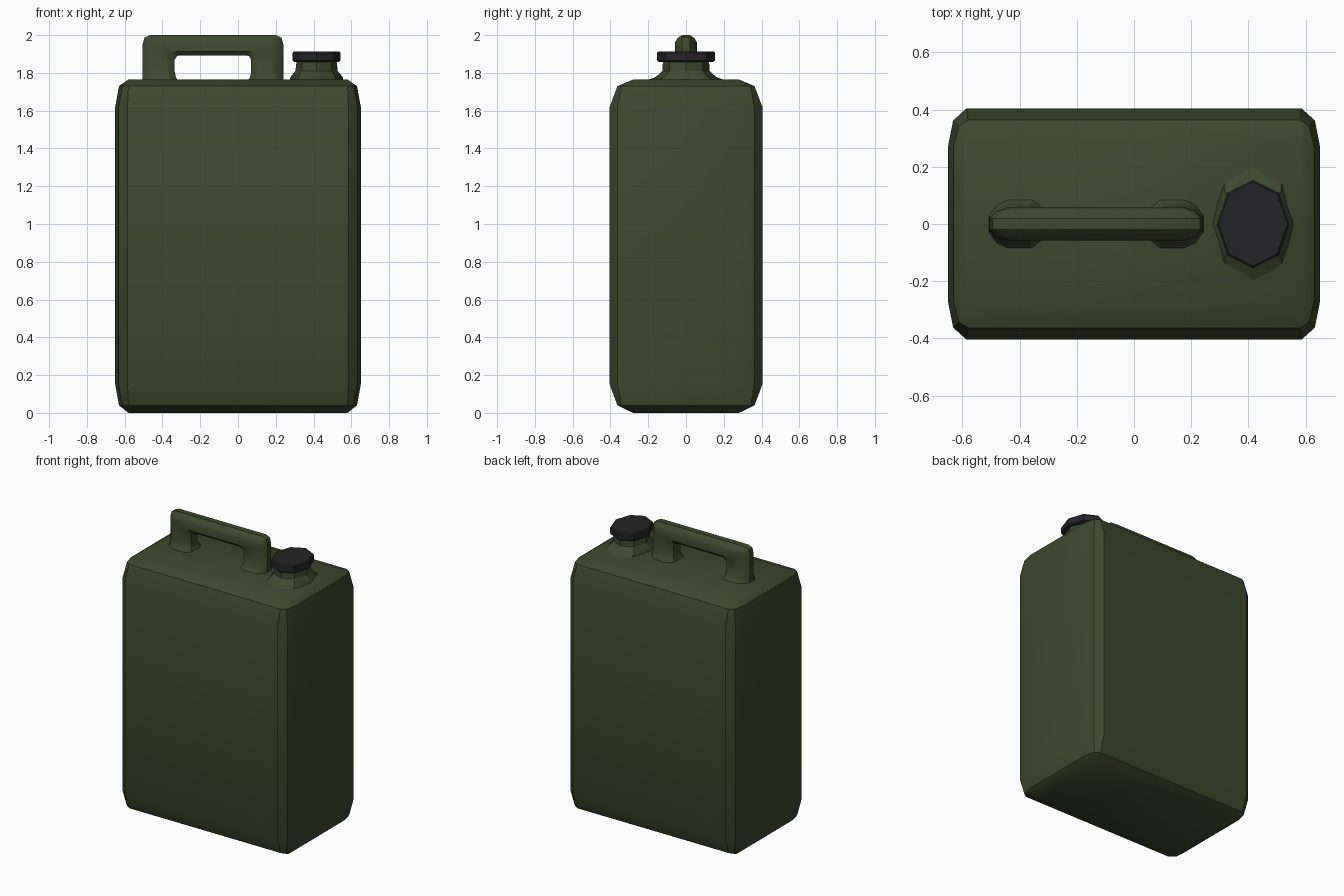
import bpy, bmesh, math

if "Cube" in bpy.data.objects:
    bpy.data.objects.remove(bpy.data.objects["Cube"])


def material(name, rgb):
    m = bpy.data.materials.new(name)
    m.diffuse_color = (*rgb, 1)
    m.use_nodes = True
    m.node_tree.nodes["Principled BSDF"].inputs["Base Color"].default_value = m.diffuse_color
    return m


def loft(name, rings, mat, angle=30):
    """Skin a stack of equal-length vertex rings and cap both ends."""
    bm = bmesh.new()
    loops = [[bm.verts.new(p) for p in ring] for ring in rings]
    n = len(loops[0])
    for a, b in zip(loops, loops[1:]):
        for i in range(n):
            j = (i + 1) % n
            bm.faces.new((a[i], a[j], b[j], b[i]))
    bm.faces.new(loops[0][::-1])
    bm.faces.new(loops[-1])
    bmesh.ops.remove_doubles(bm, verts=bm.verts, dist=1e-4)
    bmesh.ops.recalc_face_normals(bm, faces=bm.faces)
    me = bpy.data.meshes.new(name)
    bm.to_mesh(me)
    bm.free()
    me.materials.append(mat)
    ob = bpy.data.objects.new(name, me)
    bpy.context.collection.objects.link(ob)
    bpy.ops.object.select_all(action='DESELECT')
    ob.select_set(True)
    bpy.context.view_layer.objects.active = ob
    bpy.ops.object.shade_smooth_by_angle(angle=math.radians(angle))
    return ob


green = material("olive_plastic", (0.047, 0.065, 0.027))
black = material("black_plastic", (0.018, 0.018, 0.02))


# Body: rounded box, three points per corner, end rings collapse to rectangles
def body_ring(z, corner):
    back = corner[::-1]
    plan = (corner + [(-x, y) for x, y in back]
            + [(-x, -y) for x, y in corner] + [(x, -y) for x, y in back])
    return [(x, y, z) for x, y in plan]


end = [(0.58, 0.28)] * 3
shoulder = [(0.63, 0.27), (0.612, 0.342), (0.58, 0.363)]
wall = [(0.65, 0.27), (0.632, 0.362), (0.585, 0.404)]
loft("body", [body_ring(0, end), body_ring(0.04, shoulder), body_ring(0.15, wall),
              body_ring(1.62, wall), body_ring(1.73, shoulder), body_ring(1.765, end)], green)


# Neck and cap: oval octagons
def octagon(z, rx, ry):
    return [(0.416 + rx * math.cos(i * math.pi / 4), ry * math.sin(i * math.pi / 4), z)
            for i in range(8)]


loft("neck", [octagon(*r) for r in ((1.75, 0.145, 0.24), (1.778, 0.138, 0.16), (1.81, 0.112, 0.125),
                                    (1.87, 0.105, 0.122))], green)
loft("cap", [octagon(*r) for r in ((1.858, 0.118, 0.145), (1.866, 0.127, 0.154),
                                   (1.905, 0.127, 0.154), (1.914, 0.12, 0.147))], black)

# Handle: sections spanning outer to inner edge, left half mirrored to the right
stations = [  # outer x, outer z, inner x, inner z, half width
    (-0.51, 1.75, -0.31, 1.75, 0.095),
    (-0.505, 1.775, -0.328, 1.775, 0.075),
    (-0.505, 1.81, -0.335, 1.805, 0.058),
    (-0.505, 1.95, -0.335, 1.87, 0.057),
    (-0.495, 1.987, -0.322, 1.89, 0.057),
    (-0.465, 2.0, -0.30, 1.893, 0.057)]
stations += [(-0.265 - a, b, -0.265 - c, d, w) for a, b, c, d, w in stations[::-1]]
half = [(0, 0.35), (0.15, 0.8), (0.35, 1), (0.82, 1), (1, 0.65)]
section = half + [(t, -w) for t, w in half[::-1]]
loft("handle", [[(a + (c - a) * t, w * s, b + (d - b) * t) for t, s in section]
                for a, b, c, d, w in stations], green)
